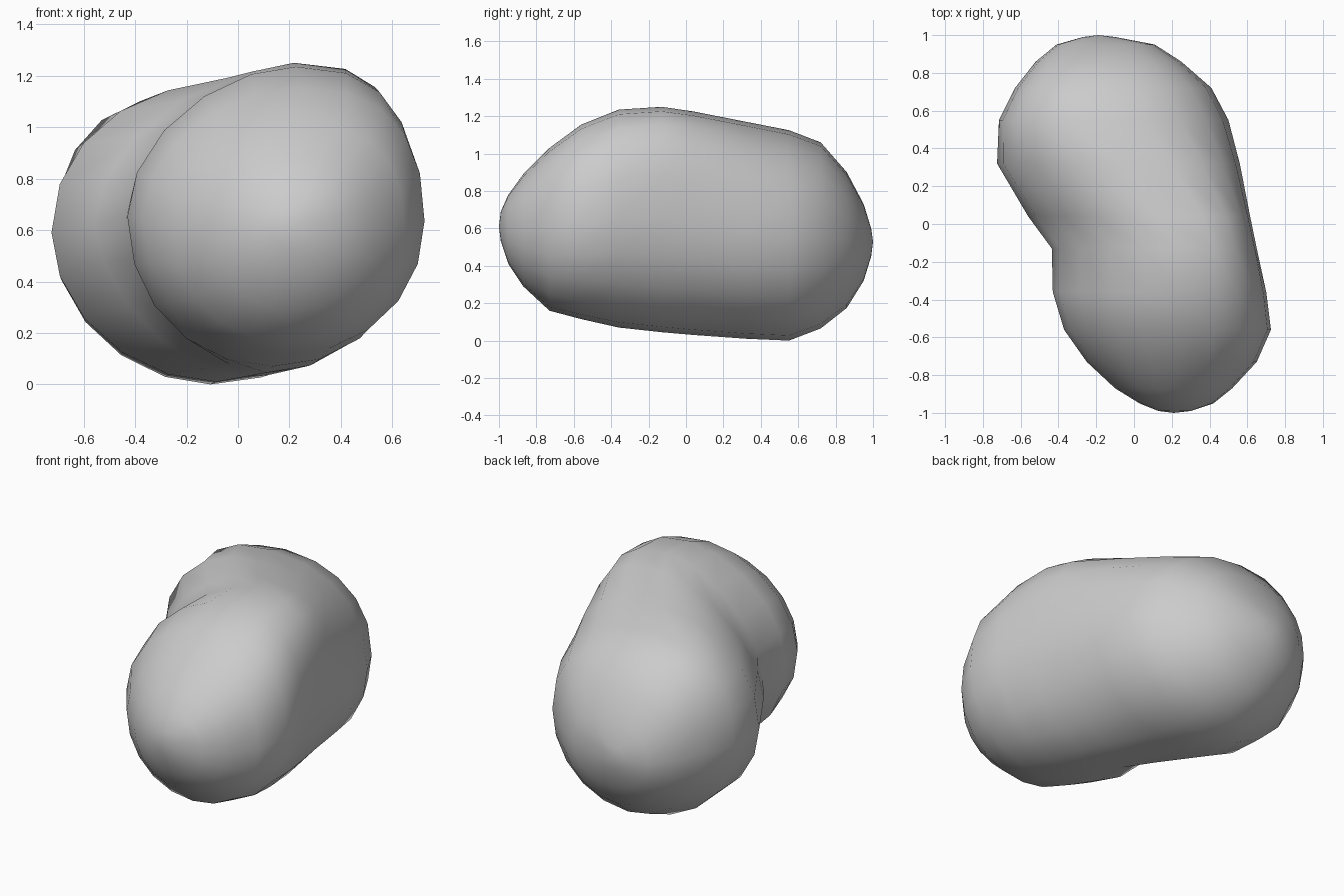
import bpy, bmesh, math

if "Cube" in bpy.data.objects:
    bpy.data.objects.remove(bpy.data.objects["Cube"])

# Sections along the body: y, left x, right x, bottom z, top z, sideways lean of the top
sections = [
    (-0.99, 0.13, 0.30, 0.53, 0.69, 0.00),
    (-0.95, 0.03, 0.42, 0.41, 0.78, 0.00),
    (-0.87, -0.10, 0.52, 0.29, 0.89, 0.00),
    (-0.73, -0.25, 0.65, 0.16, 1.03, 0.03),
    (-0.56, -0.37, 0.725, 0.115, 1.155, 0.06),
    (-0.36, -0.43, 0.70, 0.07, 1.235, 0.09),
    (-0.13, -0.435, 0.65, 0.045, 1.25, 0.11),
    (0.04, -0.56, 0.615, 0.03, 1.225, 0.10),
    (0.32, -0.725, 0.56, 0.01, 1.17, 0.02),
    (0.55, -0.715, 0.50, 0.00, 1.125, -0.07),
    (0.72, -0.63, 0.41, 0.065, 1.06, -0.07),
    (0.86, -0.52, 0.25, 0.175, 0.90, -0.02),
    (0.95, -0.41, 0.11, 0.32, 0.73, 0.00),
    (0.99, -0.27, -0.10, 0.45, 0.60, 0.00),
]
SIDES = 20


def bump(y, centre, width):
    return math.exp(-((y - centre) / width) ** 2)


def ring(bm, y, xl, xr, zb, zt, lean):
    verts = []
    cx, cz, rx, rz = (xl + xr) / 2, (zb + zt) / 2, (xr - xl) / 2, (zt - zb) / 2
    t = min(max((y + 0.3) / 0.8, 0), 1)      # 0 in the front lobe, 1 in the back lobe
    power = {(1, 1): 0.88 - 0.06 * t - 0.12 * bump(y, 0.12, 0.3),       # upper right, full
             (-1, 1): 1.02 - 0.12 * t + 0.16 * bump(y, 0.0, 0.25),      # upper left, creased
             (-1, -1): 0.97 + 0.09 * t + 0.20 * bump(y, -0.03, 0.18),   # lower left, creased
             (1, -1): 0.97}                                             # lower right
    for i in range(SIDES):
        a = 2 * math.pi * i / SIDES
        c, s = math.cos(a), math.sin(a)
        p = power[(1 if c >= 0 else -1, 1 if s >= 0 else -1)]
        x = math.copysign(abs(c) ** p, c)
        z = math.copysign(abs(s) ** p, s)
        verts.append(bm.verts.new((cx + rx * x + lean * max(s, 0) ** 2, y, cz + rz * z)))
    return verts


# Bean body: rings bridged together and closed at both tips
bm = bmesh.new()
rings = [ring(bm, *s) for s in sections]
for a, b in zip(rings, rings[1:]):
    for i in range(SIDES):
        j = (i + 1) % SIDES
        bm.faces.new((a[i], a[j], b[j], b[i]))
for loop, tip in ((rings[0], (0.21, -1.0, 0.61)), (rings[-1], (-0.19, 1.0, 0.53))):
    v = bm.verts.new(tip)
    for i in range(SIDES):
        bm.faces.new((loop[i], loop[(i + 1) % SIDES], v))
bmesh.ops.recalc_face_normals(bm, faces=bm.faces)

# Settle on the ground
low = min(v.co.z for v in bm.verts)
bmesh.ops.translate(bm, verts=bm.verts, vec=(0, 0, -low))

mesh = bpy.data.meshes.new("bean_body")
bm.to_mesh(mesh)
bm.free()
mesh.polygons.foreach_set("use_smooth", [True] * len(mesh.polygons))
body = bpy.data.objects.new("bean_body", mesh)
bpy.context.collection.objects.link(body)
